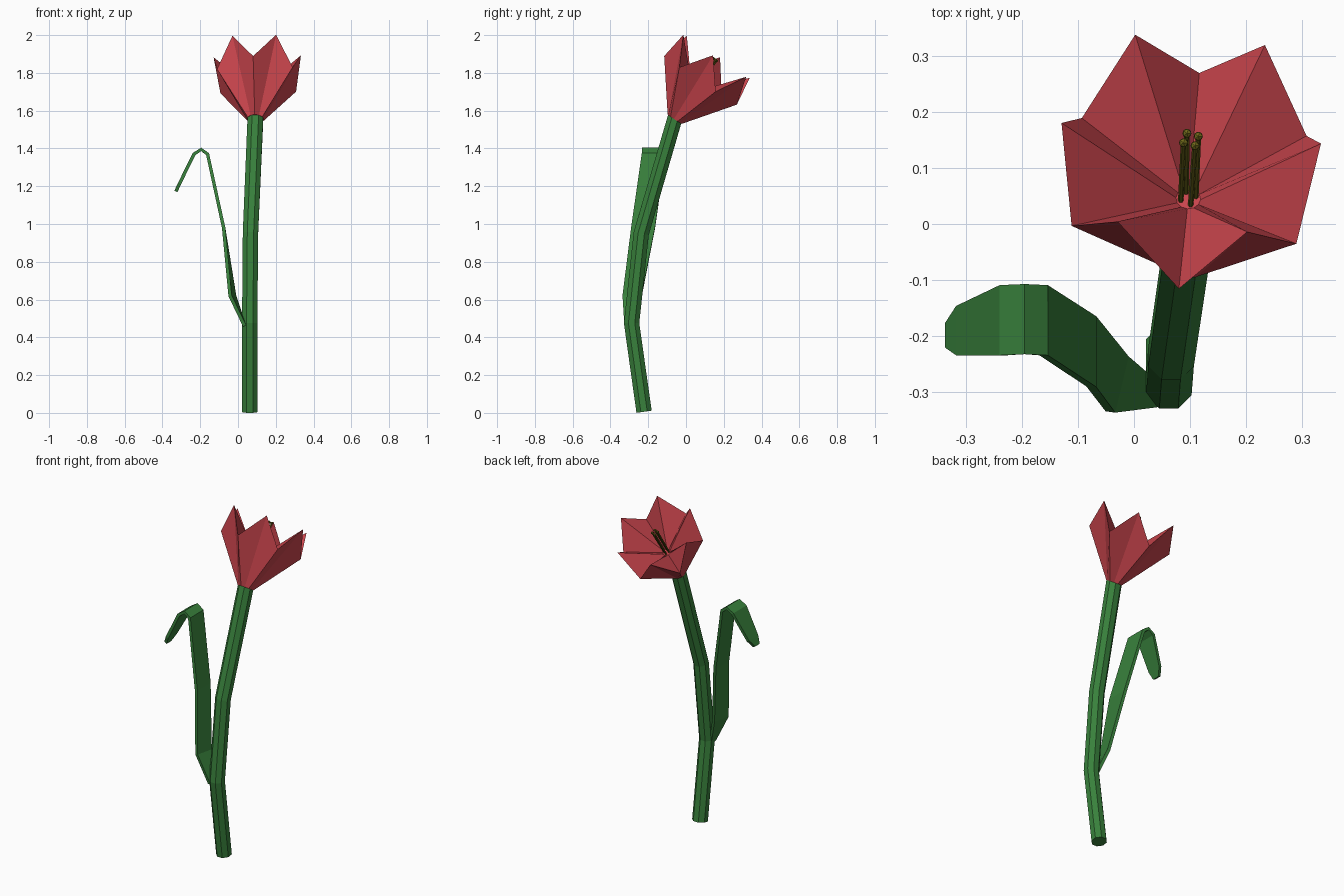
import bpy, bmesh, math
from mathutils import Vector

if "Cube" in bpy.data.objects:
    bpy.data.objects.remove(bpy.data.objects["Cube"])


def material(name, color):
    m = bpy.data.materials.new(name)
    m.diffuse_color = (*color, 1)
    m.use_nodes = True
    m.node_tree.nodes["Principled BSDF"].inputs["Base Color"].default_value = m.diffuse_color
    return m


GREEN = material("leaf_green", (0.04, 0.22, 0.045))
RED = material("petal_red", (0.60, 0.06, 0.075))
OLIVE = material("stamen_olive", (0.16, 0.14, 0.01))


def ring(center, axis, radius, n, turn=0.0, heights=(0,)):
    """Points round an axis; heights repeat round the ring for a zigzag."""
    w = Vector(axis).normalized()
    u = (Vector((1, 0, 0)) - w * w.x).normalized()
    v = w.cross(u)
    pts = []
    for i in range(n):
        a = turn + 2 * math.pi * i / n
        pts.append(Vector(center) + radius * (math.cos(a) * u + math.sin(a) * v)
                   + w * heights[i % len(heights)])
    return pts


def loft(bm, rings):
    """Join a series of rings into a closed, capped skin."""
    vs = [[bm.verts.new(p) for p in r] for r in rings]
    n = len(vs[0])
    for a, b in zip(vs, vs[1:]):
        for i in range(n):
            j = (i + 1) % n
            bm.faces.new((a[i], a[j], b[j], b[i]))
    bm.faces.new(vs[0][::-1])
    bm.faces.new(vs[-1])


def finish(bm, name, mat):
    bmesh.ops.recalc_face_normals(bm, faces=bm.faces)
    me = bpy.data.meshes.new(name)
    bm.to_mesh(me)
    bm.free()
    me.materials.append(mat)
    ob = bpy.data.objects.new(name, me)
    bpy.context.collection.objects.link(ob)
    return ob


# Flower axis, leaning backwards from the top of the stem
base = Vector((0.092, -0.06, 1.555))
axis = Vector((0.025, 0.554, 0.832)).normalized()

# Stem: bent eight-sided tube
bm = bmesh.new()
loft(bm, [ring((0.062, -0.222, 0.006), (0, -0.14, 1), 0.044, 8, math.pi / 8),
          ring((0.062, -0.288, 0.475), (0, -0.01, 1), 0.044, 8, math.pi / 8),
          ring((0.066, -0.237, 0.95), (0.02, 0.2, 1), 0.044, 8, math.pi / 8),
          ring(base, axis, 0.045, 8, math.pi / 8)])
finish(bm, "stem", GREEN)

# Leaf: strip of (x, z, near y, far y) stations, thickened
stations = [(0.035, 0.46, -0.325, -0.28), (-0.03, 0.62, -0.335, -0.235),
            (-0.076, 0.98, -0.29, -0.164), (-0.161, 1.37, -0.234, -0.109),
            (-0.195, 1.395, -0.232, -0.107), (-0.233, 1.37, -0.234, -0.109),
            (-0.309, 1.215, -0.234, -0.146), (-0.329, 1.172, -0.22, -0.177)]
bm = bmesh.new()
rows = [(bm.verts.new((x - 0.012 * (i == 1), y0, z)),
         bm.verts.new((x + 0.012 * (i == 1), y1, z)))
        for i, (x, z, y0, y1) in enumerate(stations)]
for a, b in zip(rows, rows[1:]):
    bm.faces.new((a[0], a[1], b[1], b[0]))
leaf = finish(bm, "leaf", GREEN)
mod = leaf.modifiers.new("thickness", 'SOLIDIFY')
mod.thickness = 0.018
mod.offset = 0

# Six-petalled cup: zigzag rim, shallow funnel down to a small disc
turn = -math.pi / 2 - math.radians(4.5)
bm = bmesh.new()
loft(bm, [ring(base, axis, 0.045, 12, turn),
          ring(base, axis, 0.232, 12, turn, (0.247, 0.40)),
          ring(base + axis * 0.19, axis, 0.022, 12, turn)])
finish(bm, "petals", RED)

# Stamens: thin stalks with small faceted knobs
for k, (foot, tip) in enumerate(zip(
        ring(base + axis * 0.185, axis, 0.014, 4, 0.3),
        ring(base + axis * 0.38, axis, 0.015, 4, 0.5))):
    bm = bmesh.new()
    d = tip - foot
    loft(bm, [ring(foot, d, 0.005, 6), ring(tip, d, 0.005, 6)])
    made = bmesh.ops.create_icosphere(bm, subdivisions=1, radius=0.009)
    bmesh.ops.translate(bm, verts=made["verts"], vec=tip)
    finish(bm, f"stamen_{k + 1}", OLIVE)
